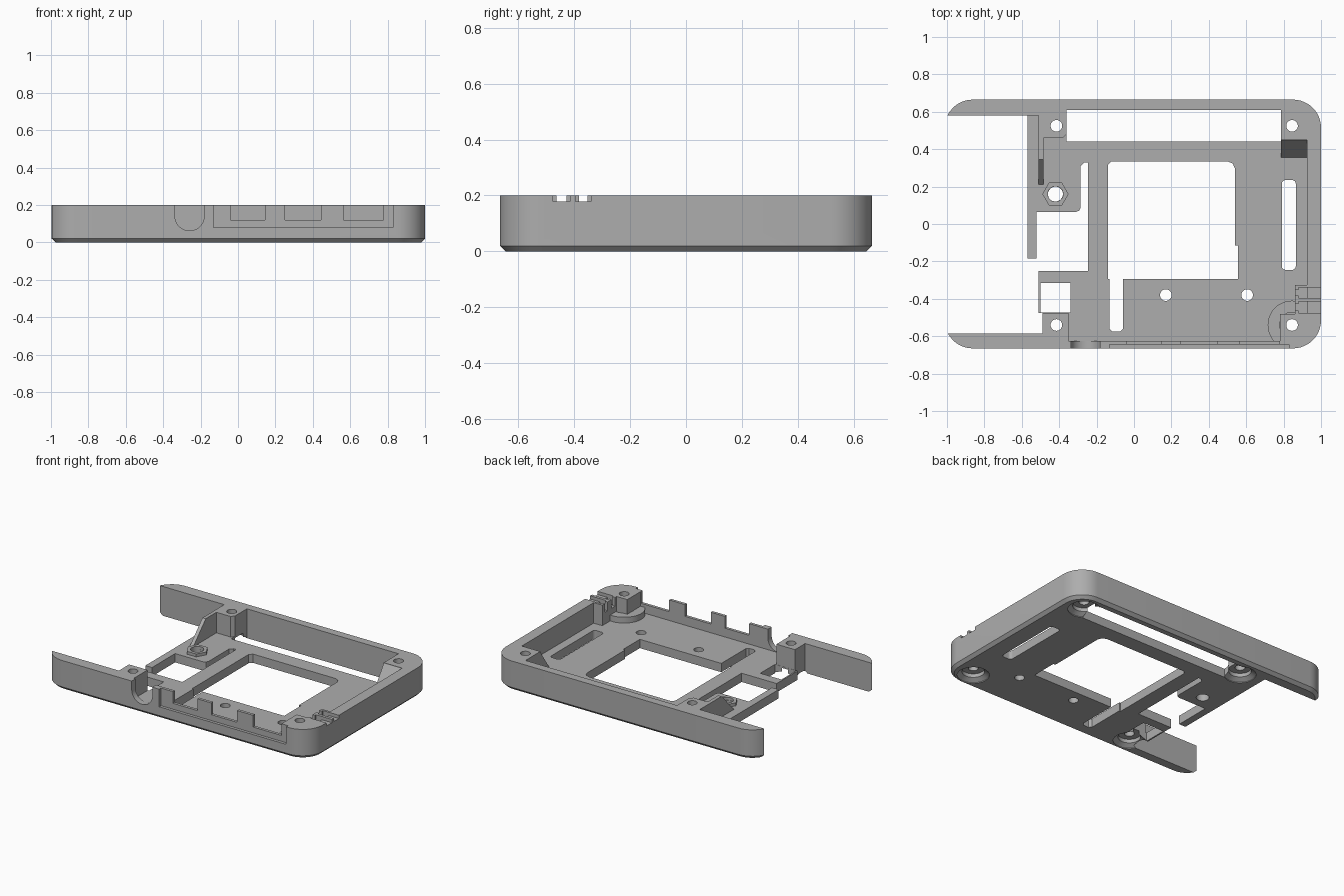
import bpy, bmesh, math
from mathutils import Vector

if "Cube" in bpy.data.objects:
    bpy.data.objects.remove(bpy.data.objects["Cube"])

grey = bpy.data.materials.new("plain_grey")
grey.diffuse_color = (0.42, 0.42, 0.42, 1)
grey.use_nodes = True
grey.node_tree.nodes["Principled BSDF"].inputs["Base Color"].default_value = grey.diffuse_color


def loft(name, rings):
    """Closed solid through rings of equal point count."""
    bm = bmesh.new()
    vs = [[bm.verts.new(p) for p in r] for r in rings]
    n = len(vs[0])
    bm.faces.new(vs[0][::-1])
    bm.faces.new(vs[-1])
    for a, b in zip(vs, vs[1:]):
        for i in range(n):
            j = (i + 1) % n
            bm.faces.new((a[i], a[j], b[j], b[i]))
    bmesh.ops.recalc_face_normals(bm, faces=bm.faces)
    me = bpy.data.meshes.new(name)
    bm.to_mesh(me)
    bm.free()
    me.materials.append(grey)
    ob = bpy.data.objects.new(name, me)
    bpy.context.collection.objects.link(ob)
    return ob


def prism(name, pts, lo, hi, axis="z"):
    place = {"z": lambda u, v, t: (u, v, t),
             "y": lambda u, v, t: (u, t, v),
             "x": lambda u, v, t: (t, u, v)}[axis]
    return loft(name, [[place(u, v, t) for u, v in pts] for t in (lo, hi)])


def rrect(x0, x1, y0, y1, r=0.0, seg=8):
    if r == 0:
        return [(x0, y0), (x1, y0), (x1, y1), (x0, y1)]
    pts = []
    for k, (cx, cy) in enumerate([(x1 - r, y1 - r), (x0 + r, y1 - r),
                                  (x0 + r, y0 + r), (x1 - r, y0 + r)]):
        for i in range(seg + 1):
            a = math.pi / 2 * (k + i / seg)
            pts.append((cx + r * math.cos(a), cy + r * math.sin(a)))
    return pts


def circle(x, y, r, n=32, turn=0.0):
    return [(x + r * math.cos(turn + math.tau * i / n),
             y + r * math.sin(turn + math.tau * i / n)) for i in range(n)]


def cut(target, cutter, op="DIFFERENCE"):
    m = target.modifiers.new("cut", "BOOLEAN")
    m.operation, m.object, m.solver = op, cutter, "EXACT"
    bpy.context.view_layer.objects.active = target
    bpy.ops.object.modifier_apply(modifier=m.name)
    bpy.data.objects.remove(cutter)


def smooth(ob):
    bpy.ops.object.select_all(action="DESELECT")
    ob.select_set(True)
    bpy.context.view_layer.objects.active = ob
    bpy.ops.object.shade_smooth_by_angle(angle=math.radians(25))


FLOOR, TOP = 0.06, 0.2
screws = [(-0.415, 0.525), (0.845, 0.525), (-0.415, -0.54), (0.845, -0.54)]

# Outer case with rounded corners and a chamfered bottom edge
rings = []
for inset, z in ((0.02, 0), (0, 0.02), (0, TOP)):
    rings.append([(x, y, z) for x, y in rrect(-1.012 + inset, 1 - inset, -0.665 + inset,
                                              0.665 - inset, 0.15 - inset, 12)])
case = loft("case_frame", rings)

# Interior cavity above the floor, leaving walls, screw posts and the gusset
cut(case, prism("cavity", [
    (-0.35, -0.625), (0.78, -0.625), (0.78, -0.48), (0.925, -0.48), (0.925, 0.45),
    (0.785, 0.45), (0.785, 0.61), (-0.36, 0.61), (-0.36, 0.48), (-0.38, 0.46),
    (-0.485, 0.46), (-0.485, 0.21), (-0.51, 0.21), (-0.51, 0.58), (-1.2, 0.58),
    (-1.2, -0.585), (-0.49, -0.585), (-0.49, -0.475), (-0.35, -0.475)], FLOOR, 0.3))

# Open left side, leaving the thin spar and nut plate
cut(case, prism("left_opening", [
    (-1.2, 0.58), (-0.57, 0.58), (-0.57, -0.185), (-0.52, -0.185), (-0.52, 0.065),
    (-0.31, 0.065), (-0.292, 0.072), (-0.285, 0.09), (-0.285, 0.31), (-0.265, 0.33),
    (-0.245, 0.33), (-0.245, -0.25), (-0.51, -0.25), (-0.51, -0.475), (-0.49, -0.475),
    (-0.49, -0.585), (-1.2, -0.585)], -0.1, 0.3))

# Central window joined to a narrow slot
cut(case, prism("window", [
    (-0.14, -0.295), (-0.13, -0.295), (-0.13, -0.56), (-0.115, -0.575), (-0.075, -0.575),
    (-0.06, -0.56), (-0.06, -0.295), (0.555, -0.295), (0.555, -0.115), (0.54, -0.115),
    (0.54, 0.295), (0.528, 0.323), (0.5, 0.335), (-0.12, 0.335), (-0.14, 0.315)], -0.1, 0.3))

# Slots and square hole through the floor
cut(case, prism("back_slot", rrect(-0.36, 0.785, 0.44, 0.61), -0.1, 0.1))
cut(case, prism("right_slot", rrect(0.79, 0.865, -0.245, 0.235, 0.02), -0.1, 0.1))
cut(case, prism("square_hole", rrect(-0.5, -0.34, -0.474, -0.315), -0.1, 0.1))

# Screw holes with counterbores and bevelled rims
for x, y in screws:
    cut(case, prism("screw_hole", circle(x, y, 0.031), -0.1, 0.3))
    cut(case, loft("counterbore", [[(px, py, z) for px, py in circle(x, y, r)]
                                   for r, z in ((0.1, -0.02), (0.1, 0.005),
                                                (0.07, 0.025), (0.07, 0.05))]))
for x in (0.17, 0.605):
    cut(case, prism("floor_hole", circle(x, -0.38, 0.031), -0.1, 0.3))
cut(case, prism("nut_hole", circle(-0.42, 0.16, 0.04), -0.1, 0.3))

# Front wall: rounded cable notch, shallow recess, three port notches
u_pts = [(-0.337, 0.3)] + [(-0.259 + 0.078 * math.cos(a), 0.14 + 0.078 * math.sin(a))
                           for a in [math.pi * (1 + i / 16) for i in range(17)]] + [(-0.181, 0.3)]
cut(case, prism("cable_notch", u_pts, -0.8, -0.6, "y"))
cut(case, prism("front_recess", rrect(-0.13, 0.83, 0.08, 0.3), -0.8, -0.645, "y"))
for x0, x1 in ((-0.04, 0.145), (0.25, 0.445), (0.565, 0.779)):
    cut(case, prism("port_notch", rrect(x0, x1, 0.12, 0.3), -0.8, -0.6, "y"))

# Two small notches in the right wall
for y0, y1 in ((-0.475, -0.415), (-0.395, -0.34)):
    cut(case, prism("wall_notch", rrect(y0, y1, 0.178, 0.3), 0.88, 1.1, "x"))

# Slanted end of the gusset
cut(case, prism("gusset_slope", [(0.2, FLOOR), (0.21, FLOOR), (0.345, TOP), (0.345, 0.3),
                                 (0.2, 0.3)], -0.515, -0.48, "x"))
smooth(case)

# Ramp beside the back right post
prism("corner_ramp", [(0.355, FLOOR - 0.002), (0.452, FLOOR - 0.002), (0.452, TOP - 0.002)],
      0.785, 0.927, "x")

# Round step around the front right post
step = prism("post_step", circle(0.845, -0.54, 0.13, 48), FLOOR - 0.005, 0.1)
cut(step, prism("step_hole", circle(0.845, -0.54, 0.068), -0.1, 0.3))
cut(step, prism("step_trim", rrect(0.6, 1.1, -0.8, -0.63), -0.1, 0.3))
smooth(step)

# Slotted clip on the right wall
clip = prism("wire_clip", rrect(0.86, 0.927, -0.482, -0.325), FLOOR - 0.005, TOP)
for y0, y1 in ((-0.475, -0.415), (-0.395, -0.34)):
    cut(clip, prism("clip_notch", rrect(y0, y1, 0.14, 0.3), 0.88, 1.1, "x"))
    cut(clip, prism("clip_gap", rrect(y0 + 0.012, y1 - 0.012, 0.14, 0.3), 0.8, 0.9, "x"))

# Hexagonal nut collar
collar = prism("nut_collar", circle(-0.42, 0.16, 0.07, 6), FLOOR - 0.005, 0.08)
cut(collar, prism("collar_hole", circle(-0.42, 0.16, 0.041), -0.1, 0.3))
smooth(collar)
